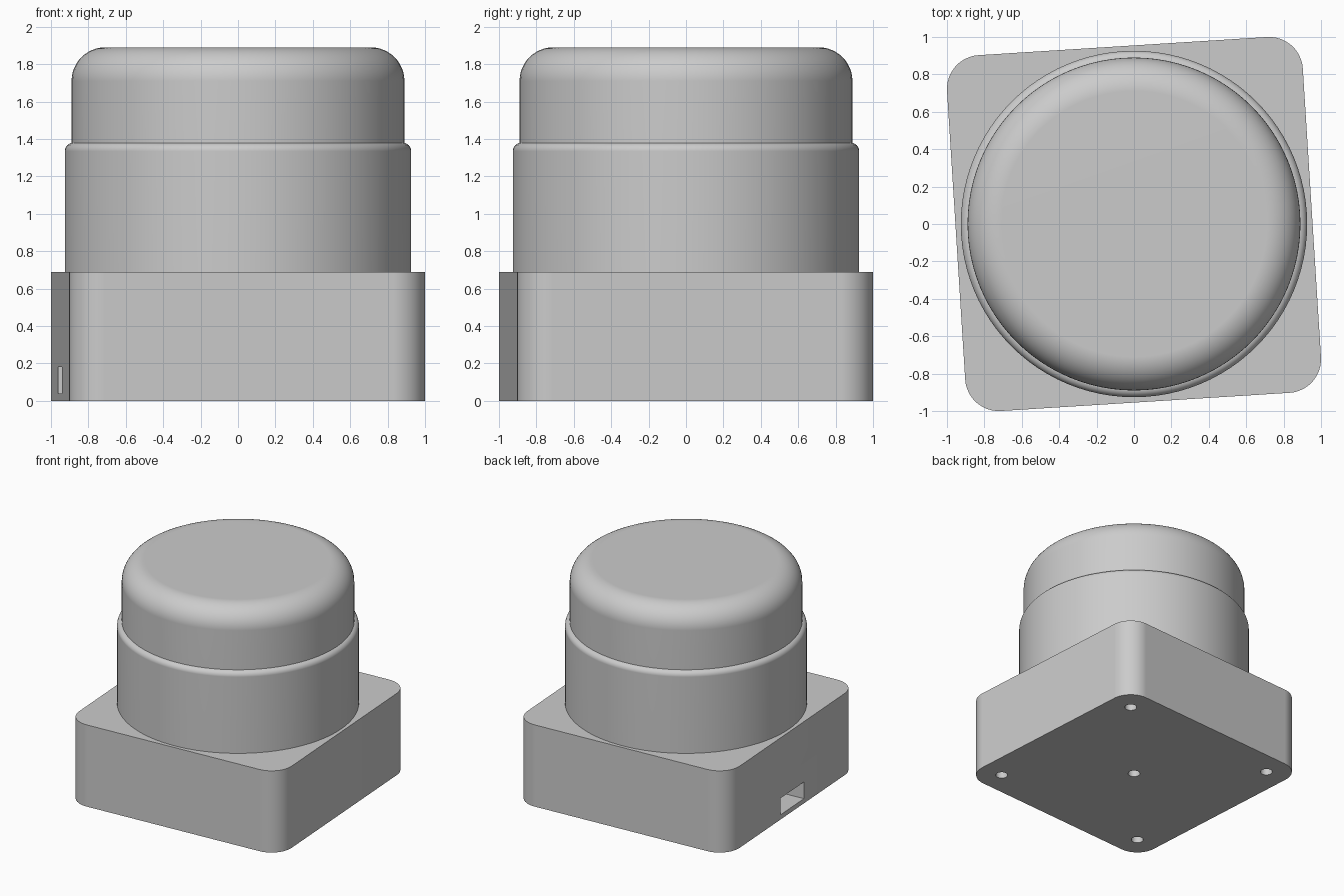
import bpy, bmesh
from math import sin, cos, pi, radians

cube = bpy.data.objects.get("Cube")
if cube:
    bpy.data.objects.remove(cube, do_unlink=True)

TURN = radians(3.6)      # the base sits slightly turned under the round body
HALF, CORNER = 0.953, 0.18
BASE_TOP = 0.69

grey = bpy.data.materials.new("plain grey")
grey.use_nodes = True
grey.diffuse_color = (0.6, 0.6, 0.6, 1)
grey.node_tree.nodes["Principled BSDF"].inputs["Base Color"].default_value = (0.6, 0.6, 0.6, 1)


def make_object(name, bm):
    bmesh.ops.recalc_face_normals(bm, faces=bm.faces)
    mesh = bpy.data.meshes.new(name)
    bm.to_mesh(mesh)
    bm.free()
    mesh.materials.append(grey)
    obj = bpy.data.objects.new(name, mesh)
    bpy.context.collection.objects.link(obj)
    return obj


def activate(obj):
    bpy.ops.object.select_all(action='DESELECT')
    obj.select_set(True)
    bpy.context.view_layer.objects.active = obj


def finish(obj):
    activate(obj)
    bpy.ops.object.shade_smooth_by_angle(angle=radians(30))
    normals = obj.modifiers.new("flat_normals", 'WEIGHTED_NORMAL')
    normals.keep_sharp = True


def add_box(bm, lo, hi):
    verts = bmesh.ops.create_cube(bm, size=1)["verts"]
    for v in verts:
        v.co = [(a + b) / 2 + c * (b - a) for a, b, c in zip(lo, hi, v.co)]


def add_rod(bm, x, y, radius, z0, z1):
    rod = bmesh.ops.create_cone(bm, cap_ends=True, segments=32, radius1=radius,
                                radius2=radius, depth=z1 - z0)
    bmesh.ops.translate(bm, verts=rod["verts"], vec=(x, y, (z0 + z1) / 2))


def rounded_drum(name, radius, z0, z1, fillet, steps):
    """Closed cylinder with a rounded top rim, turned from a half profile."""
    profile = [(0, z0), (radius, z0)]
    for i in range(steps + 1):
        a = pi / 2 * i / steps
        profile.append((radius - fillet + fillet * cos(a), z1 - fillet + fillet * sin(a)))
    profile.append((0, z1))
    bm = bmesh.new()
    verts = [bm.verts.new((r, 0, z)) for r, z in profile]
    edges = [bm.edges.new(pair) for pair in zip(verts, verts[1:])]
    bmesh.ops.spin(bm, geom=verts + edges, cent=(0, 0, 0), axis=(0, 0, 1),
                   angle=2 * pi, steps=96, use_duplicate=False)
    bmesh.ops.remove_doubles(bm, verts=bm.verts, dist=0.0005)
    finish(make_object(name, bm))


# Square base with rounded upright corners
bm = bmesh.new()
add_box(bm, (-HALF, -HALF, 0), (HALF, HALF, BASE_TOP))
upright = [e for e in bm.edges if abs(e.verts[0].co.z - e.verts[1].co.z) > 0.1]
bmesh.ops.bevel(bm, geom=upright, offset=CORNER, segments=12, profile=0.5, affect='EDGES')
base = make_object("base", bm)

# Cable slot in one side, screw holes underneath
bm = bmesh.new()
add_box(bm, (-HALF - 0.1, -0.17, 0.04), (-HALF + 0.3, 0.17, 0.18))
for x, y in [(0, 0)] + [(sx * 0.755, sy * 0.755) for sx in (-1, 1) for sy in (-1, 1)]:
    add_rod(bm, x, y, 0.048, -0.1, 0.3)
cutter = make_object("base_cutter", bm)
cutter.hide_render = True

cut = base.modifiers.new("openings", 'BOOLEAN')
cut.operation = 'DIFFERENCE'
cut.solver = 'EXACT'
cut.object = cutter
activate(base)
bpy.ops.object.modifier_apply(modifier=cut.name)
bpy.data.objects.remove(cutter, do_unlink=True)
base.rotation_euler.z = TURN
finish(base)

# Round body and the slightly narrower cap on top
rounded_drum("body", 0.926, BASE_TOP - 0.03, 1.38, 0.045, 6)
rounded_drum("cap", 0.89, 1.3, 1.89, 0.18, 12)
